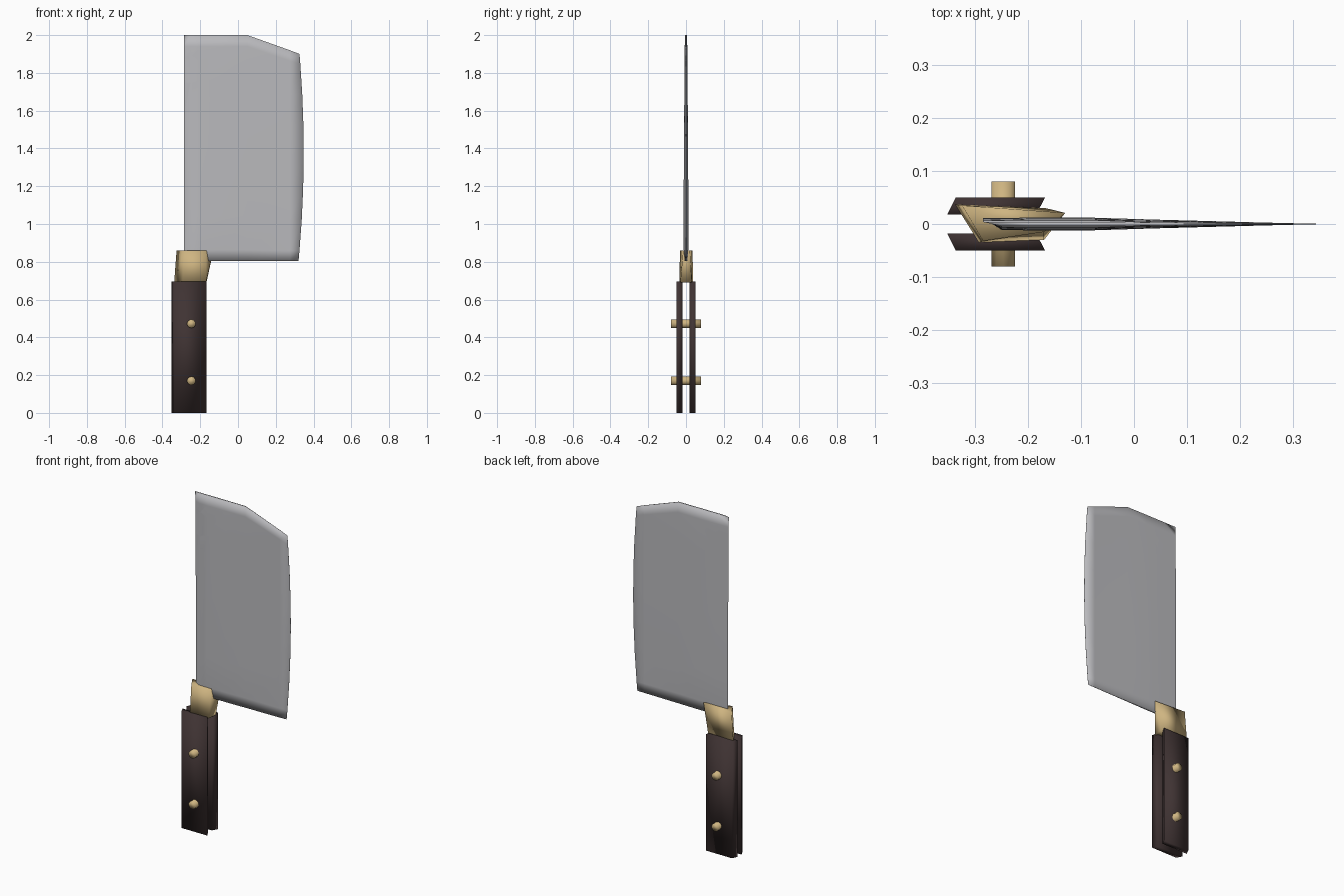
import bpy, bmesh, math

if "Cube" in bpy.data.objects:
    bpy.data.objects.remove(bpy.data.objects["Cube"])


def material(name, rgb):
    m = bpy.data.materials.new(name)
    m.diffuse_color = (*rgb, 1)
    m.use_nodes = True
    m.node_tree.nodes["Principled BSDF"].inputs["Base Color"].default_value = m.diffuse_color
    return m


STEEL = material("steel", (0.49, 0.49, 0.51))
BRASS = material("brass", (0.62, 0.46, 0.22))
WOOD = material("dark_wood", (0.05, 0.033, 0.033))


def finish(name, bm, mat, angle=100):
    """Turn a bmesh into a smooth-shaded object."""
    bmesh.ops.recalc_face_normals(bm, faces=bm.faces)
    me = bpy.data.meshes.new(name)
    bm.to_mesh(me)
    bm.free()
    me.materials.append(mat)
    ob = bpy.data.objects.new(name, me)
    bpy.context.collection.objects.link(ob)
    bpy.ops.object.select_all(action='DESELECT')
    ob.select_set(True)
    bpy.context.view_layer.objects.active = ob
    bpy.ops.object.shade_smooth_by_angle(angle=math.radians(angle))
    return ob


def loft(name, bottom, top, z0, z1, mat):
    """Solid between two outlines at two heights."""
    bm = bmesh.new()
    a = [bm.verts.new((x, y, z0)) for x, y in bottom]
    b = [bm.verts.new((x, y, z1)) for x, y in top]
    bm.faces.new(a)
    bm.faces.new(b)
    n = len(a)
    for i in range(n):
        j = (i + 1) % n
        bm.faces.new((a[i], a[j], b[j], b[i]))
    return finish(name, bm, mat)


def cylinder(name, x, z, radius, depth, sides, mat):
    """Cylinder along y."""
    bm = bmesh.new()
    bmesh.ops.create_cone(bm, cap_ends=True, segments=sides,
                          radius1=radius, radius2=radius, depth=depth)
    for v in bm.verts:
        v.co = (x + v.co.x, v.co.z, z + v.co.y)
    return finish(name, bm, mat)


# Blade: tapered front and back grids joined round the rim
columns = [(-0.285, 0.011), (-0.2, 0.012), (-0.08, 0.012),
           (0.05, 0.008), (0.275, 0.002), (None, 0.0004)]
rows = [0, 0.05, 0.2, 0.35, 0.5, 0.65, 0.8, 0.95, 1]


def blade_point(ci, t, side):
    x, half = columns[ci]
    guess = 0.33 if x is None else x
    z_top = 2 - 0.1 * max(0, guess - 0.05) / 0.28
    z = 0.803 + t * (z_top - 0.803)
    if x is None:
        x = 0.348 - 0.083 * (z - 1.38) ** 2      # curved cutting edge
    if ci == 0 and side < 0:
        x += 0.035                               # slanted spine
    half *= 1 - 0.45 * max(0, z - 1.25) / 0.75
    if t in (0, 1):
        half *= 0.6
    return x, side * half, z


bm = bmesh.new()
grid = {(s, c, r): bm.verts.new(blade_point(c, t, s))
        for s in (-1, 1) for c in range(len(columns)) for r, t in enumerate(rows)}
C, R = len(columns) - 1, len(rows) - 1
for s in (-1, 1):
    for c in range(C):
        for r in range(R):
            bm.faces.new([grid[s, c, r], grid[s, c + 1, r],
                          grid[s, c + 1, r + 1], grid[s, c, r + 1]])
rim = ([(c, 0) for c in range(C)] + [(C, r) for r in range(R)] +
       [(c, R) for c in range(C, 0, -1)] + [(0, r) for r in range(R, 0, -1)])
for p, q in zip(rim, rim[1:] + rim[:1]):
    bm.faces.new([grid[-1, *p], grid[-1, *q], grid[1, *q], grid[1, *p]])
blade = finish("blade", bm, STEEL)

# Round hanging notch in the spine
cutter = cylinder("notch_cutter", -0.257, 1.815, 0.075, 0.2, 32, STEEL)
cutter.hide_render = True
mod = blade.modifiers.new("notch", 'BOOLEAN')
mod.operation = 'DIFFERENCE'
mod.solver = 'EXACT'
mod.object = cutter
bpy.context.view_layer.objects.active = blade
bpy.ops.object.modifier_apply(modifier="notch")
bpy.data.objects.remove(cutter)

# Bolster: skewed brass collar between handle and blade
loft("bolster",
     [(-0.338, 0.037), (-0.293, -0.035), (-0.17, -0.03), (-0.167, 0.03)],
     [(-0.325, 0.035), (-0.285, -0.032), (-0.17, -0.015), (-0.13, 0.021)],
     0.69, 0.86, BRASS)

# Two handle slabs with an open gap between them
for s, name in ((-1, "handle_front"), (1, "handle_back")):
    outline = [(-0.353, s * 0.018), (-0.185, s * 0.018),
               (-0.168, s * 0.05), (-0.337, s * 0.05)]
    loft(name, outline, outline, 0, 0.695, WOOD)

# Rivets through both slabs
for name, z in (("lower_rivet", 0.17), ("upper_rivet", 0.472)):
    cylinder(name, -0.247, z, 0.023, 0.16, 10, BRASS)
